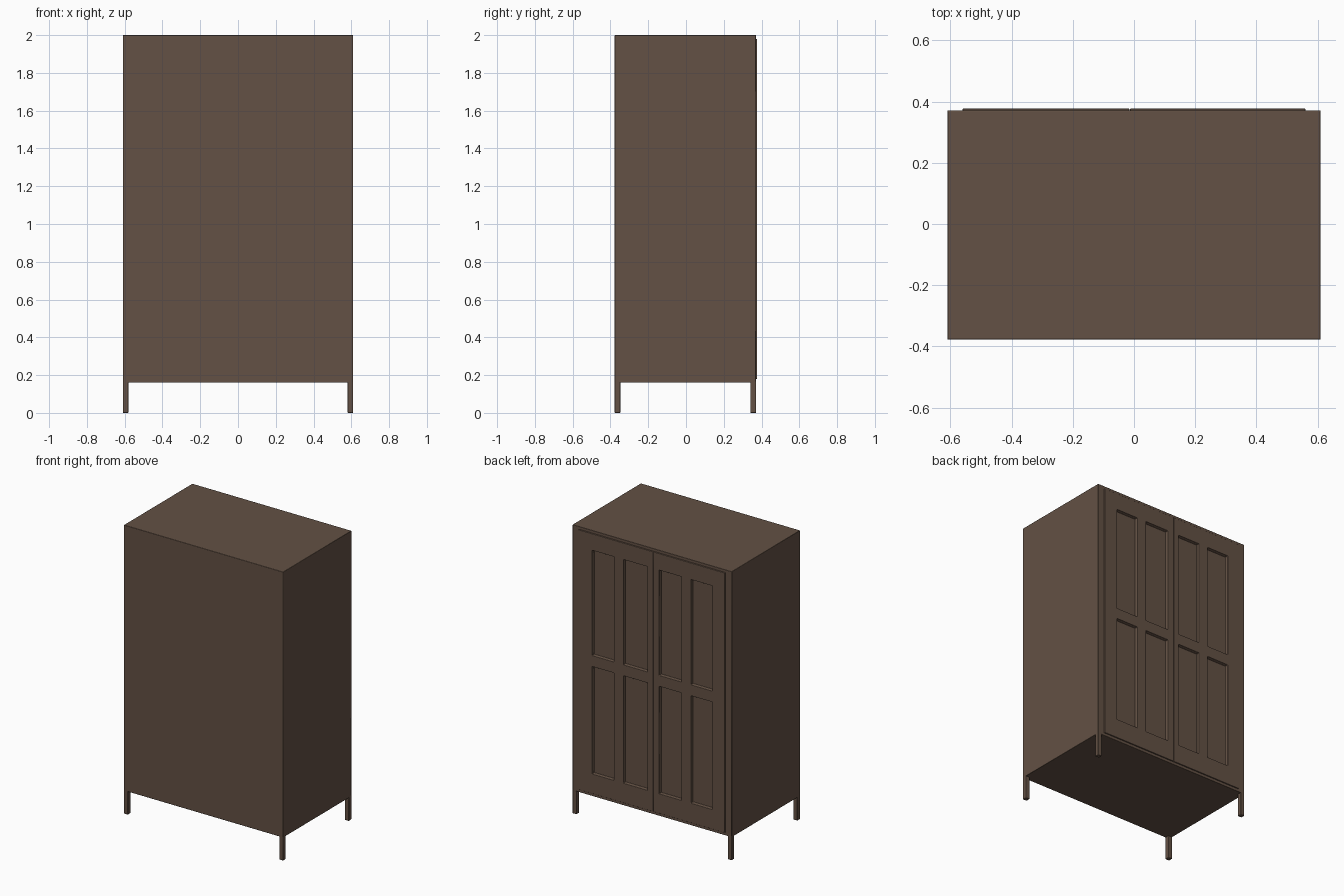
import bpy, bmesh

if "Cube" in bpy.data.objects:
    bpy.data.objects.remove(bpy.data.objects["Cube"])

wood = bpy.data.materials.new("dark_wood")
wood.diffuse_color = (0.125, 0.082, 0.058, 1)
wood.use_nodes = True
wood.node_tree.nodes["Principled BSDF"].inputs["Base Color"].default_value = wood.diffuse_color

X, FRONT, BACK, DOOR = 0.61, -0.378, 0.371, 0.377   # half width, y of carcass and door faces
BOT, TOP = 0.16, 2.0
DX, DZ0, DZ1 = 0.56, 0.18, 1.98                     # door opening
RECESS = 0.345                                      # y of the opening's floor


def finish(bm, name, bevel):
    """Turn a bmesh into a softly bevelled wooden object."""
    bmesh.ops.recalc_face_normals(bm, faces=bm.faces)
    mesh = bpy.data.meshes.new(name)
    bm.to_mesh(mesh)
    bm.free()
    ob = bpy.data.objects.new(name, mesh)
    bpy.context.collection.objects.link(ob)
    mesh.materials.append(wood)
    mod = ob.modifiers.new("soft_edges", 'BEVEL')
    mod.width, mod.segments, mod.limit_method = bevel, 2, 'ANGLE'
    bpy.ops.object.select_all(action='DESELECT')
    ob.select_set(True)
    bpy.context.view_layer.objects.active = ob
    bpy.ops.object.shade_smooth_by_angle()
    return ob


def box(x0, x1, y0, y1, z0, z1):
    bm = bmesh.new()
    bmesh.ops.create_cube(bm, size=1)
    for v in bm.verts:
        v.co = (x1 if v.co.x > 0 else x0, y1 if v.co.y > 0 else y0, z1 if v.co.z > 0 else z0)
    return bm


# Carcass with a shallow opening for the doors
bm = box(-X, X, FRONT, BACK, BOT, TOP)
face = max(bm.faces, key=lambda f: f.calc_center_median().y)
bmesh.ops.inset_region(bm, faces=[face], thickness=0.03)
for v in face.verts:
    v.co = (DX if v.co.x > 0 else -DX, BACK, DZ1 if v.co.z > 1 else DZ0)
floor = bmesh.ops.extrude_discrete_faces(bm, faces=[face])["faces"][0]
for v in floor.verts:
    v.co.y = RECESS
finish(bm, "carcass", 0.003)


def door(name, xs):
    """Door leaf: a grid whose odd cells are recessed panels."""
    zs = (DZ0, 0.315, 1.06, 1.135, 1.865, DZ1)
    bm = bmesh.new()
    grid = [[bm.verts.new((x, DOOR, z)) for z in zs] for x in xs]
    panels = []
    for i in range(len(xs) - 1):
        for j in range(len(zs) - 1):
            f = bm.faces.new((grid[i][j], grid[i][j + 1], grid[i + 1][j + 1], grid[i + 1][j]))
            if i % 2 and j % 2:
                panels.append(f)
    rim = [e for e in bm.edges if e.is_boundary]
    new = bmesh.ops.extrude_edge_only(bm, edges=rim)["geom"]
    for v in new:
        if isinstance(v, bmesh.types.BMVert):
            v.co.y = RECESS
    # Sloped moulding down to each sunken panel
    bmesh.ops.inset_individual(bm, faces=panels, thickness=0.006)
    for f in panels:
        for v in f.verts:
            v.co.y = DOOR - 0.02
    finish(bm, name, 0.002)


SEAM = -0.014
door("right_door", (SEAM + 0.001, 0.032, 0.217, 0.287, 0.457, DX))
door("left_door", (-DX, -0.467, -0.30, -0.228, -0.058, SEAM - 0.001))

# Square legs flush with the corners
for side, sx in (("right", 1), ("left", -1)):
    for end, y0, y1 in (("front", FRONT, FRONT + 0.03), ("back", BACK - 0.03, BACK)):
        xa, xb = sorted((sx * X, sx * (X - 0.03)))
        finish(box(xa, xb, y0, y1, 0, BOT + 0.01), f"{end}_{side}_leg", 0.003)
